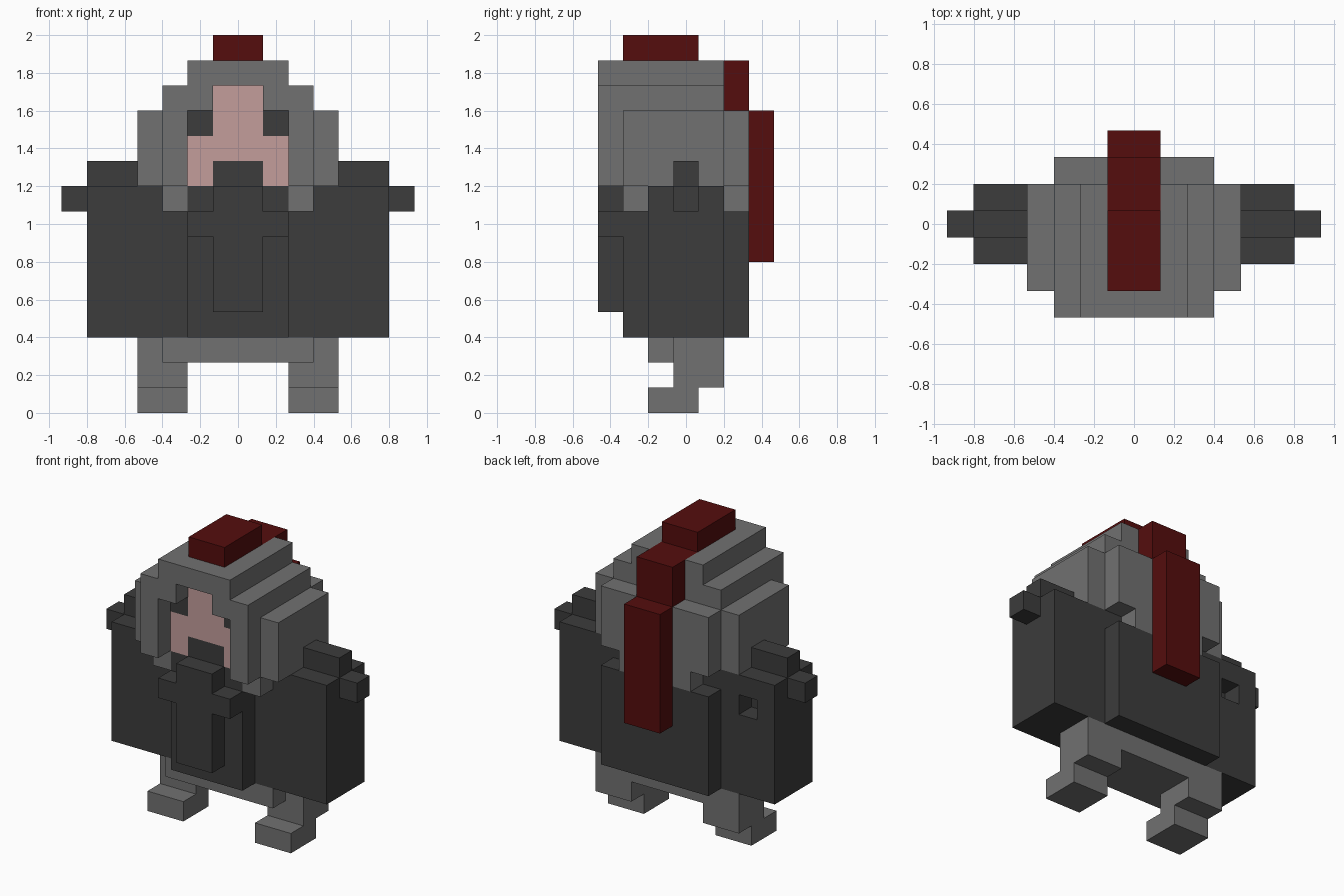
import bpy, bmesh
from mathutils import Vector

cube = bpy.data.objects.get("Cube")
if cube:
    bpy.data.objects.remove(cube, do_unlink=True)

U = 2 / 15  # size of one block


def material(name, rgb):
    m = bpy.data.materials.new(name)
    m.use_nodes = True
    m.diffuse_color = (*rgb, 1)
    m.node_tree.nodes["Principled BSDF"].inputs["Base Color"].default_value = (*rgb, 1)
    return m


GREY = material("fur grey", (0.165, 0.165, 0.165))
DARK = material("charcoal", (0.045, 0.045, 0.045))
SKIN = material("pink skin", (0.55, 0.34, 0.33))
RED = material("dark red", (0.09, 0.004, 0.004))


def block(name, mat, x0, x1, y0, y1, z0, z1):
    """Flat-sided box given by its limits in block units."""
    bm = bmesh.new()
    bmesh.ops.create_cube(bm, size=1)
    size = Vector((x1 - x0, y1 - y0, z1 - z0)) * U
    mid = Vector((x0 + x1, y0 + y1, z0 + z1)) * U / 2
    for v in bm.verts:
        v.co = Vector(a * b for a, b in zip(v.co, size)) + mid
    me = bpy.data.meshes.new(name)
    bm.to_mesh(me)
    bm.free()
    me.materials.append(mat)
    ob = bpy.data.objects.new(name, me)
    bpy.context.collection.objects.link(ob)
    return ob


def pair(name, mat, x0, x1, *rest):
    """The same box on the left (+x) and the right (-x)."""
    left = block("left_" + name, mat, x0, x1, *rest)
    right = block("right_" + name, mat, -x1, -x0, *rest)
    return left, right


# Legs and hips
pair("foot", GREY, 2, 4, -1.5, 0.5, 0, 1)
pair("leg", GREY, 2, 4, -0.5, 1.5, 1, 3)
block("hips", GREY, -3, 3, -1.5, 1.5, 2, 3)

# Robe and arms
block("robe_front", DARK, -2, 2, -2.5, 1.5, 3, 9)
block("robe_back", DARK, -3, 3, -1.5, 2.5, 3, 8)
left_arm, right_arm = pair("arm", DARK, 2, 6, -1.5, 1.5, 3, 9)
pair("shoulder_ridge", DARK, 4, 6, -0.5, 0.5, 9, 10)
pair("shoulder_stud", DARK, 6, 7, -0.5, 0.5, 8, 9)

# Small square hole in the back of the right arm
cutter = block("hole_cutter", DARK, -5, -4, 0.5, 2, 7, 8)
cutter.hide_render = True
cutter.hide_set(True)
cut = right_arm.modifiers.new("hole", "BOOLEAN")
cut.operation = "DIFFERENCE"
cut.solver = "EXACT"
cut.object = cutter

# Beard in front of the robe
block("beard", DARK, -1, 1, -3.5, -2.5, 4, 9)
block("beard_bar", DARK, -2, 2, -3.5, -2.5, 7, 8)

# Stepped head
block("head_low", GREY, -4, 4, -2.5, 1.5, 9, 12)
block("head_mid", GREY, -3, 3, -2.5, 1.5, 12, 13)
block("crown", GREY, -2, 2, -2.5, 0.5, 13, 14)
pair("crown_back", GREY, 1, 2, 0.5, 1.5, 13, 14)
block("head_back", GREY, -3, 3, 1.5, 2.5, 9, 12)
block("nape", GREY, -2, 2, 1.5, 2.5, 8, 9)

# Hair framing the face
block("brow", GREY, -1, 1, -3.5, -2.5, 13, 14)
pair("temple", GREY, 1, 2, -3.5, -2.5, 12, 14)
pair("cheek_hair", GREY, 2, 3, -3.5, -2.5, 9, 13)
pair("lock_tip", GREY, 2, 3, -2.5, -1.5, 8, 9)

# Face plates, set back between the hair
F = -2.54
block("nose_skin", SKIN, -1, 1, F, -2.5, 10, 13)
pair("cheek_skin", SKIN, 1, 2, F, -2.5, 9, 11)
pair("eye", DARK, 1, 2, F, -2.5, 11, 12)
block("moustache", DARK, -1, 1, F, -2.5, 9, 10)

# Red crest running from the top down the back
block("crest_top", RED, -1, 1, -2.5, 0.5, 14, 15)
block("crest_middle", RED, -1, 1, 0.5, 2.5, 12, 14)
block("crest_tail", RED, -1, 1, 2.5, 3.5, 6, 12)
